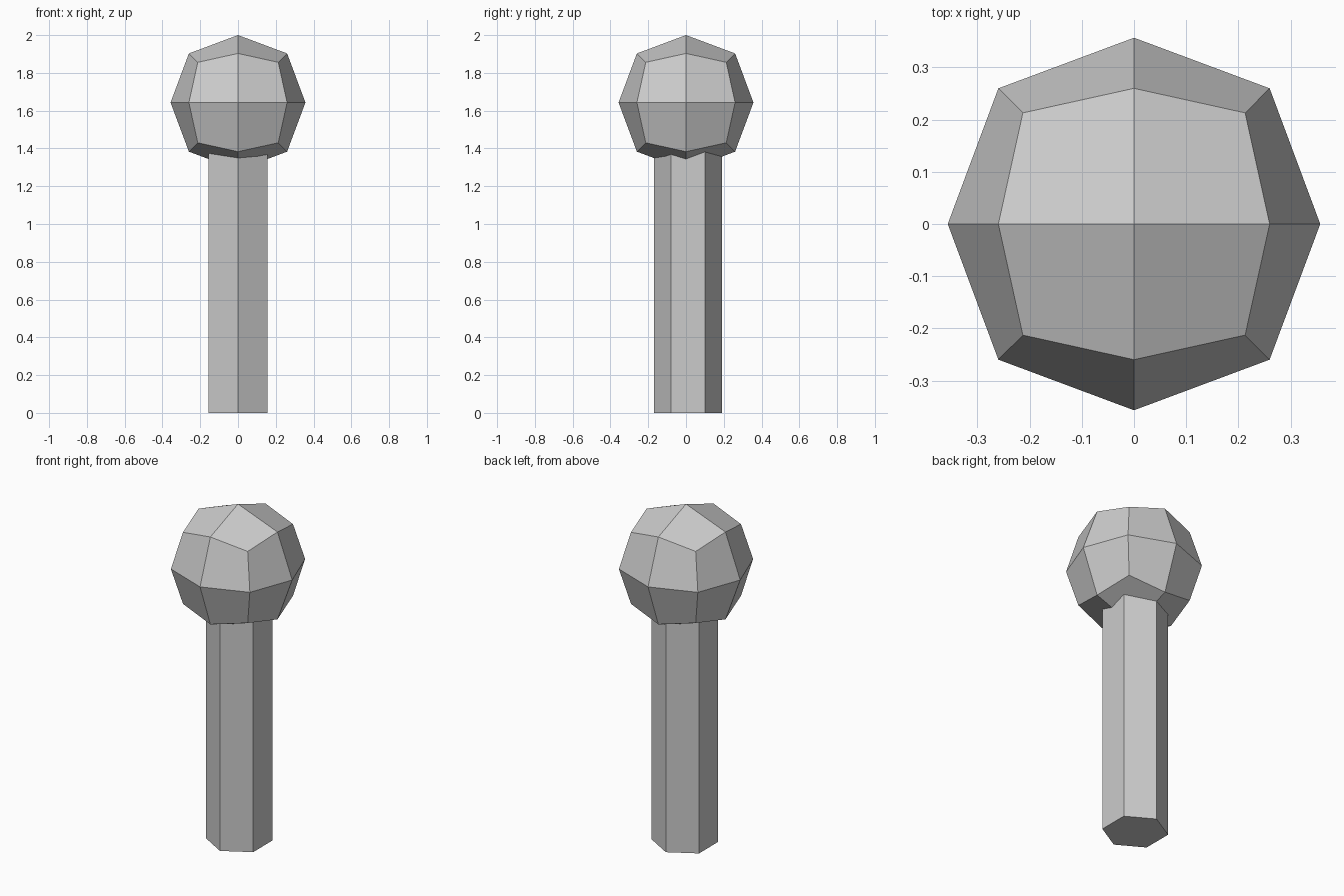
import bpy, bmesh, math
from mathutils import Matrix

if "Cube" in bpy.data.objects:
    bpy.data.objects.remove(bpy.data.objects["Cube"])


def finish(bm, name, location):
    bmesh.ops.recalc_face_normals(bm, faces=bm.faces)
    mesh = bpy.data.meshes.new(name)
    bm.to_mesh(mesh)
    bm.free()
    obj = bpy.data.objects.new(name, mesh)
    obj.location = location
    bpy.context.collection.objects.link(obj)
    return obj


# Trunk: closed hexagonal column with a corner facing front, sunk into the crown
bm = bmesh.new()
height = 1.45
bmesh.ops.create_cone(bm, cap_ends=True, segments=6, radius1=0.18, radius2=0.18, depth=height)
side = max(abs(v.co.x) for v in bm.verts)
if side > 0.17:  # put the corners on the y axis
    bmesh.ops.rotate(bm, verts=bm.verts, cent=(0, 0, 0), matrix=Matrix.Rotation(math.radians(30), 3, 'Z'))
finish(bm, "trunk", (0, 0.01, height / 2))

# Crown: cube with each face split in four, rounded into a ball
bm = bmesh.new()
bmesh.ops.create_cube(bm, size=2)
bmesh.ops.subdivide_edges(bm, edges=bm.edges[:], cuts=1, use_grid_fill=True)
reach = {1: 0.357, 2: 0.26, 3: 0.213}  # face centres, edge middles, corners
for v in bm.verts:
    v.co *= reach[sum(abs(c) > 0.5 for c in v.co)]
finish(bm, "crown", (0, 0, 1.643))
